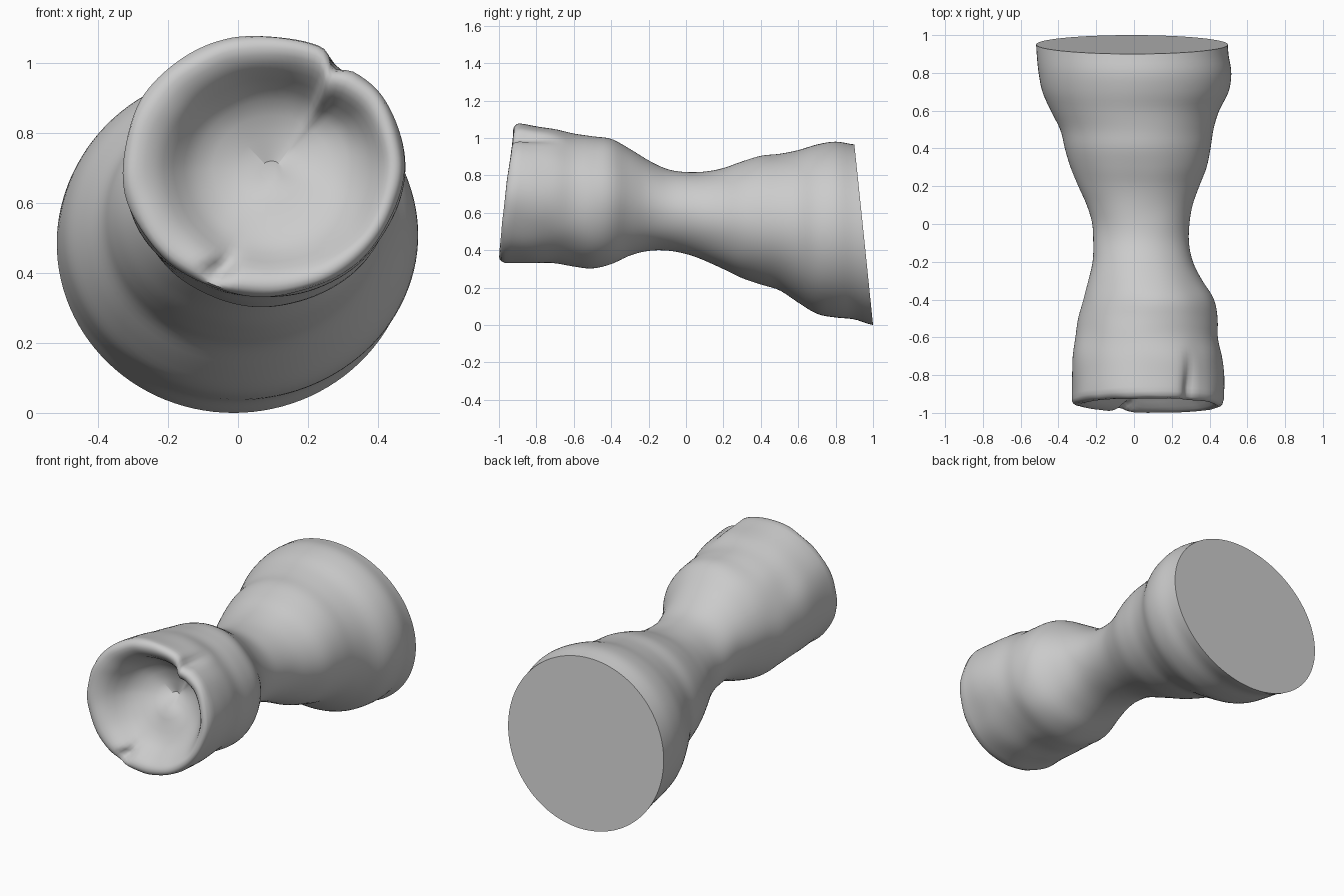
import bpy, bmesh, math
from mathutils import Vector, noise

if "Cube" in bpy.data.objects:
    bpy.data.objects.remove(bpy.data.objects["Cube"])

# Silhouette every 0.1 along y from -1 to 1: left x, right x, bottom z, top z
PROFILE = [
    (-.33, .475, .335, 1.08), (-.33, .475, .335, 1.08), (-.33, .475, .33, 1.065),
    (-.325, .465, .33, 1.05), (-.31, .443, .315, 1.025), (-.295, .44, .303, 1.01),
    (-.265, .42, .325, .995), (-.24, .36, .37, .94), (-.22, .31, .395, .88),
    (-.215, .29, .397, .835), (-.22, .292, .38, .82), (-.25, .31, .345, .822),
    (-.295, .345, .30, .84), (-.335, .385, .25, .875), (-.365, .405, .215, .905),
    (-.39, .42, .185, .915), (-.44, .45, .12, .935), (-.485, .50, .06, .965),
    (-.505, .515, .04, .98), (-.515, .50, .03, .965), (-.52, .495, .0, .955)]
SIDES, STEPS = 112, 72


def section(y):
    """Smoothly interpolated silhouette at a given y."""
    t = min(max((y + 1) * 10, 0), 19.9999)
    i, f = int(t), t - int(t)
    p = [PROFILE[min(max(i + k, 0), 20)] for k in (-1, 0, 1, 2)]
    return [b + .5 * f * (c - a + f * (2*a - 5*b + 4*c - d + f * (3*(b - c) + d - a)))
            for a, b, c, d in zip(*p)]


def bump(v, centre, width):
    return math.exp(-((v - centre) / width) ** 2)


def surface_point(y, ang, scale=1.0, shift=(0, 0)):
    """Point on the oval cross-section at y, with the groove near the mouth."""
    x0, x1, z0, z1 = section(y)
    groove = 1 - .09 * bump(ang, 56, 5) * min(max((-.66 - y) / .2, 0), 1)
    groove -= .03 * bump(ang, 48, 9) * min(max((-.6 - y) / .3, 0), 1)
    a = math.radians(ang)
    r = scale * groove
    return Vector(((x0 + x1) / 2 + shift[0] + (x1 - x0) / 2 * r * math.cos(a), y,
                   (z0 + z1) / 2 + shift[1] + (z1 - z0) / 2 * r * math.sin(a)))


bm = bmesh.new()
rings = []
angles = [360 * k / SIDES for k in range(SIDES)]


def low(ang):
    return (1 - math.sin(math.radians(ang))) / 2


def mouth_y(ang):
    """Slanted, slightly wavy front rim."""
    return -.922 - .078 * low(ang) + .012 * math.sin(math.radians(2 * ang)) * low(ang) * (1 - low(ang))


# Dished mouth: scale of the section, set-back from the rim, inward shift amount
for scale, depth, s in [(.08, .185, 1), (.25, .18, 1), (.42, .165, 1), (.54, .145, 1),
                        (.63, .115, 1), (.70, .075, 1), (.76, .04, .9), (.81, .018, .7),
                        (.86, .005, .4), (.91, 0, .2), (.95, .004, .1), (.98, .015, 0)]:
    ring = []
    for ang in angles:
        d = depth * (1.15 - .4 * low(ang) * min(scale * 1.3, 1))
        d += .05 * bump(ang, 246, 6) * bump(scale, .84, .12)
        p = surface_point(mouth_y(ang), ang, scale, (.025 * s, -.015 * s))
        p.y += d
        p += noise.noise_vector(p * 7) * .007
        ring.append(bm.verts.new(p))
    rings.append(ring)

# Outer body from the rim to the slanted flat end
for j in range(STEPS + 1):
    t = j / STEPS
    ring = []
    for ang in angles:
        start, end = mouth_y(ang) + .035, .9 + .1 * low(ang)
        p = surface_point(start + (end - start) * t, ang)
        # faint unevenness, stronger near the mouth
        q = p + noise.noise_vector(p * 5) * .008 * (1 - t)
        ring.append(bm.verts.new(q))
    rings.append(ring)

for a, b in zip(rings, rings[1:]):
    for k in range(SIDES):
        n = (k + 1) % SIDES
        bm.faces.new((a[k], a[n], b[n], b[k]))
bm.faces.new(rings[0])
bm.faces.new(rings[-1])
bmesh.ops.recalc_face_normals(bm, faces=bm.faces)

mesh = bpy.data.meshes.new("waisted_body")
bm.to_mesh(mesh)
bm.free()
body = bpy.data.objects.new("waisted_body", mesh)
bpy.context.collection.objects.link(body)
bpy.context.view_layer.objects.active = body
body.select_set(True)
bpy.ops.object.shade_smooth_by_angle(angle=math.radians(50))
